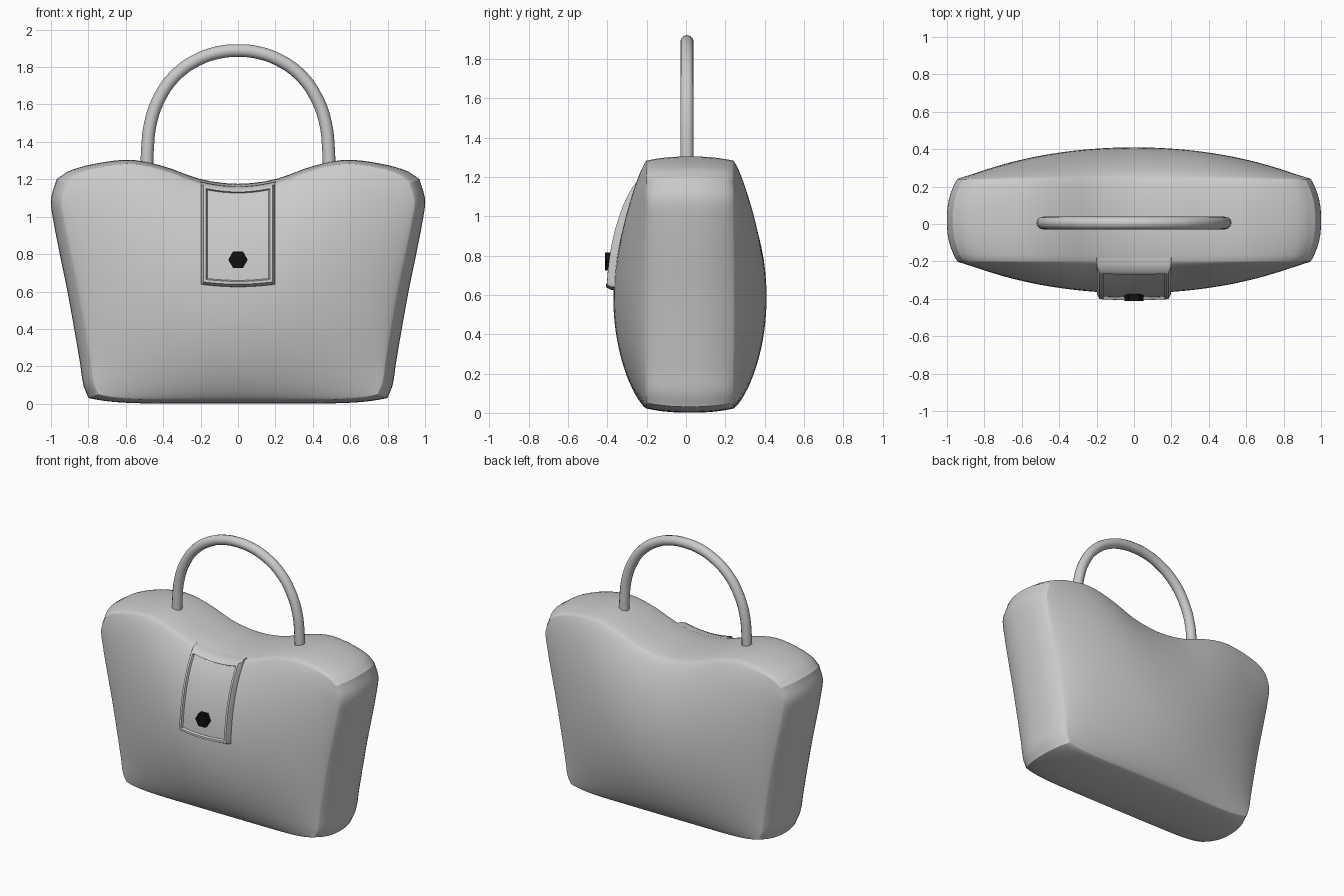
import bpy, bmesh, math

if "Cube" in bpy.data.objects:
    bpy.data.objects.remove(bpy.data.objects["Cube"])


def spline(pts, x):
    """Smooth cubic interpolation through (x, y) pairs."""
    x = min(max(x, pts[0][0]), pts[-1][0])
    n = len(pts) - 1
    i = next(k for k in range(n) if x <= pts[k + 1][0])

    def slope(k):
        a, b = pts[max(k - 1, 0)], pts[min(k + 1, n)]
        return (b[1] - a[1]) / (b[0] - a[0])
    (x0, y0), (x1, y1) = pts[i], pts[i + 1]
    h = x1 - x0
    t = (x - x0) / h
    return ((2*t**3 - 3*t**2 + 1) * y0 + (t**3 - 2*t**2 + t) * h * slope(i)
            + (3*t**2 - 2*t**3) * y1 + (t**3 - t**2) * h * slope(i + 1))


# Rim outline: half width by height, and top line by horizontal position
WIDTH = [(0, .745), (.05, .772), (.15, .79), (.33, .825), (.5, .86),
         (.65, .895), (.82, .932), (.92, .945), (1, .915)]
TOP = [(-.22, 1.18), (0, 1.155), (.22, 1.18), (.43, 1.248), (.62, 1.283),
       (.8, 1.265), (.94, 1.225), (1, 1.18)]
MID_Y, HALF_Y, BULGE = .02, .22, .17


def height(u, v):
    bottom = .022 + .03 * abs(u)**8
    return bottom + (spline(TOP, abs(u)) - bottom) * (v + 1) / 2


def depth(u, v):
    return HALF_Y + BULGE * max((1 - u*u) * (1 - v*v), 0)**.75


def add_grid(bm, rows):
    vs = [[bm.verts.new(p) for p in row] for row in rows]
    for a, b in zip(vs, vs[1:]):
        for i in range(len(a) - 1):
            bm.faces.new((a[i], a[i+1], b[i+1], b[i]))


def finish(bm, name, angle):
    bmesh.ops.remove_doubles(bm, verts=bm.verts, dist=.0002)
    bmesh.ops.recalc_face_normals(bm, faces=bm.faces)
    me = bpy.data.meshes.new(name)
    bm.to_mesh(me)
    bm.free()
    ob = bpy.data.objects.new(name, me)
    bpy.context.collection.objects.link(ob)
    bpy.ops.object.select_all(action='DESELECT')
    ob.select_set(True)
    bpy.context.view_layer.objects.active = ob
    bpy.ops.object.shade_smooth_by_angle(angle=math.radians(angle))
    return ob


# Bag body: two pillowed panels joined by a slightly bowed gusset
N = 40
steps = [math.sin(math.pi / 2 * (2 * i / N - 1)) for i in range(N + 1)]
bm = bmesh.new()
for side in (-1, 1):
    add_grid(bm, [[(u * spline(WIDTH, (v + 1) / 2), MID_Y + side * depth(u, v), height(u, v))
                   for u in steps] for v in steps])
ring = ([(u, -1) for u in steps] + [(1, v) for v in steps[1:]]
        + [(u, 1) for u in steps[-2::-1]] + [(-1, v) for v in steps[-2::-1]])
rows = []
for j in range(13):
    s = j / 6 - 1
    k = 1 - abs(s)**2.4
    rows.append([(u * spline(WIDTH, (v + 1) / 2) + .055 * k * u**5,
                  MID_Y + HALF_Y * s,
                  height(u, v) + .021 * k * v**9) for u, v in ring])
add_grid(bm, rows)
finish(bm, "bag_body", 75)

# Front flap: curved plate with a raised border, following the front panel
HW, V0 = .2, .06
edge = [0, .003, .016, .03, .036]
xs = [-HW + e for e in edge] + [-.164 + .041 * i for i in range(1, 8)] + [HW - e for e in edge[::-1]]
L = .53
zs = edge + [.036 + (L - .072) * i / 14 for i in range(1, 14)] + [L - e for e in edge[::-1]]
LIFT = [(0, -.02), (.003, .012), (.016, .038), (.03, .038), (.036, .024)]


def lift(d):
    for (a, p), (b, q) in zip(LIFT, LIFT[1:]):
        if d <= b:
            return p + (q - p) * max(d - a, 0) / (b - a)
    return LIFT[-1][1]


bm = bmesh.new()
rows = []
for z in zs:
    v = V0 + (1 - V0) * z / L
    rows.append([(x, MID_Y - depth(x / .9, v) - lift(min(HW - abs(x), z, L - z)),
                  height(x / .9, v) + .008 * v) for x in xs])
add_grid(bm, rows)
finish(bm, "front_flap", 35)

# Handle: round tube arch
half = [(.488, 1.24), (.484, 1.36), (.468, 1.5), (.42, 1.635), (.335, 1.755),
        (.215, 1.84), (.1, 1.879)]
path = half + [(0, 1.888)] + [(-x, z) for x, z in half[::-1]]
cu = bpy.data.curves.new("handle", 'CURVE')
cu.dimensions = '3D'
cu.bevel_depth = .034
cu.bevel_resolution = 4
cu.use_fill_caps = True
sp = cu.splines.new('BEZIER')
sp.resolution_u = 5
sp.bezier_points.add(len(path) - 1)
for bp, (x, z) in zip(sp.bezier_points, path):
    bp.co = (x, .005, z)
    bp.handle_left_type = bp.handle_right_type = 'AUTO'
bpy.context.collection.objects.link(bpy.data.objects.new("handle", cu))

# Clasp: black hexagonal stud
bpy.ops.mesh.primitive_cylinder_add(vertices=6, radius=.052, depth=.05,
                                    location=(0, -.386, .77),
                                    rotation=(math.pi / 2, math.pi / 6, 0))
stud = bpy.context.object
stud.name = "clasp_stud"
mat = bpy.data.materials.new("black")
mat.diffuse_color = (.005, .005, .005, 1)
mat.use_nodes = True
mat.node_tree.nodes["Principled BSDF"].inputs["Base Color"].default_value = mat.diffuse_color
stud.data.materials.append(mat)
